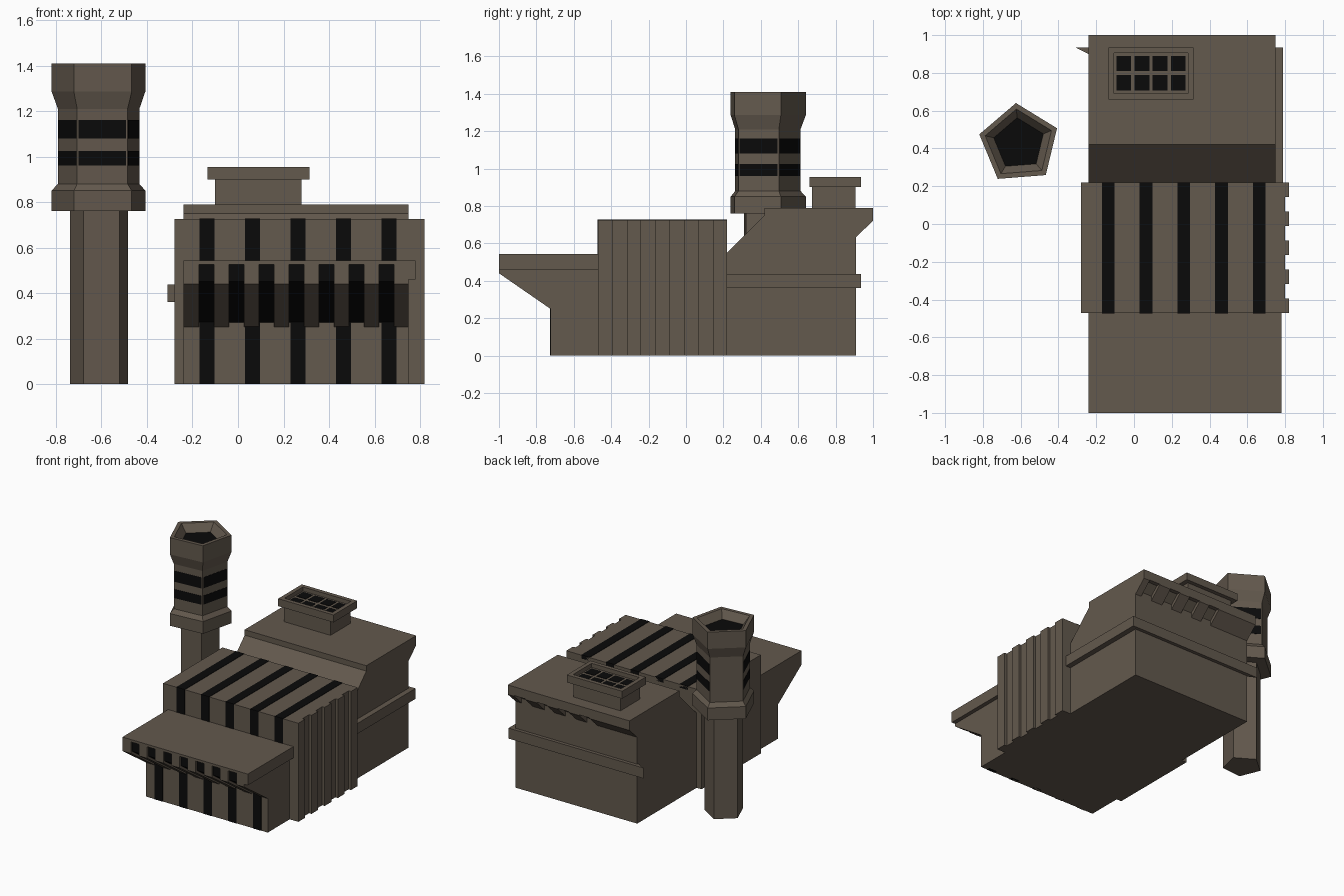
import bpy, bmesh, math

if "Cube" in bpy.data.objects:
    bpy.data.objects.remove(bpy.data.objects["Cube"])


def material(name, rgb):
    m = bpy.data.materials.new(name)
    m.diffuse_color = (*rgb, 1)
    m.use_nodes = True
    m.node_tree.nodes["Principled BSDF"].inputs["Base Color"].default_value = m.diffuse_color
    return m


BROWN = material("brown_wall", (0.125, 0.10, 0.075))
BLACK = material("black_glass", (0.003, 0.003, 0.003))


def finish(name, bm, mat):
    bmesh.ops.recalc_face_normals(bm, faces=bm.faces)
    me = bpy.data.meshes.new(name)
    bm.to_mesh(me)
    bm.free()
    me.materials.append(mat)
    ob = bpy.data.objects.new(name, me)
    bpy.context.collection.objects.link(ob)
    return ob


def loft(name, rings, mat, caps=(True, True)):
    bm = bmesh.new()
    vs = [[bm.verts.new(p) for p in r] for r in rings]
    n = len(vs[0])
    for a, b in zip(vs, vs[1:]):
        for i in range(n):
            j = (i + 1) % n
            bm.faces.new((a[i], a[j], b[j], b[i]))
    if caps[0]:
        bm.faces.new(vs[0])
    if caps[1]:
        bm.faces.new(vs[-1])
    return finish(name, bm, mat)


def prism_x(name, yz, x0, x1, mat=BROWN):
    return loft(name, [[(x, y, z) for y, z in yz] for x in (x0, x1)], mat)


def prism_z(name, xy, z0, z1, mat=BROWN):
    return loft(name, [[(x, y, z) for x, y in xy] for z in (z0, z1)], mat)


def box(name, x0, x1, y0, y1, z0, z1, mat=BROWN):
    return prism_z(name, [(x0, y0), (x1, y0), (x1, y1), (x0, y1)], z0, z1, mat)


# main lower hall
box("front_hall", -0.24, 0.75, -0.725, -0.40, 0, 0.50)

# ribbed middle hall: right side outline steps in and out
outline = [(-0.28, 0.22), (-0.28, -0.47)]
step = 0.69 / 9
for i in range(9):
    x = 0.82 if i % 2 == 0 else 0.80
    outline += [(x, -0.47 + i * step), (x, -0.47 + (i + 1) * step)]
prism_z("ribbed_hall", outline, 0, 0.725)

# black strips over the roof, down the hall front and the lower front wall
for i in range(5):
    x0 = -0.17 + 0.2 * i
    x1 = x0 + 0.067
    box("roof_strip", x0, x1, -0.473, 0.22, 0.70, 0.728, BLACK)
    box("upper_front_strip", x0, x1, -0.473, -0.45, 0.54, 0.728, BLACK)
    box("lower_front_strip", x0, x1, -0.728, -0.70, 0, 0.28, BLACK)

# front canopy: roof slab, dark core, sloping brackets
box("canopy_roof", -0.24, 0.78, -1, -0.47, 0.525, 0.543)
box("canopy_side_trim", 0.70, 0.78, -1, -0.47, 0.46, 0.53)
prism_x("canopy_core", [(-0.47, 0.53), (-0.985, 0.53), (-0.985, 0.45), (-0.725, 0.27),
                        (-0.47, 0.27)], -0.235, 0.745, BLACK)
edges = [-0.24]
for i in range(7):
    edges += [-0.172 + 0.132 * i, -0.106 + 0.132 * i]
edges.append(0.75)
for x0, x1 in zip(edges[::2], edges[1::2]):
    prism_x("canopy_bracket", [(-0.47, 0.53), (-1, 0.53), (-1, 0.44), (-0.725, 0.25),
                               (-0.47, 0.25)], x0, x1)

# rear block with sloped front and notched overhang at the back
prism_x("rear_block", [(0.20, 0), (0.91, 0), (0.91, 0.67), (0.97, 0.725), (1, 0.725), (1, 0.79),
                       (0.42, 0.79), (0.42, 0.75), (0.215, 0.545), (0.20, 0.545)], -0.24, 0.75)
for x0, x1 in [(0.70, 0.75), (0.515, 0.61), (0.345, 0.43), (0.17, 0.255), (-0.24, 0.085)]:
    prism_x("rear_bracket", [(0.90, 0.74), (0.90, 0.635), (0.91, 0.635), (1, 0.72), (1, 0.74)],
            x0, x1)

# belt course round the right and back walls, pointed at its left end
prism_z("belt_course", [(0.74, 0.21), (0.79, 0.21), (0.79, 0.935), (-0.31, 0.935),
                        (-0.24, 0.90), (0.74, 0.90)], 0.36, 0.437)

# roof skylight: base, recessed rim, 4 x 2 panes
box("skylight_base", -0.10, 0.28, 0.675, 0.905, 0.78, 0.90)


def rect(x0, x1, y0, y1, z):
    return [(x0, y0, z), (x1, y0, z), (x1, y1, z), (x0, y1, z)]


loft("skylight_rim", [rect(-0.135, 0.315, 0.66, 0.935, 0.90), rect(-0.135, 0.315, 0.66, 0.935, 0.955),
                      rect(-0.105, 0.285, 0.69, 0.905, 0.955), rect(-0.105, 0.285, 0.69, 0.905, 0.925)],
     BROWN)
for i in range(4):
    for j in range(2):
        x, y = -0.093 + 0.096 * i, 0.708 + 0.102 * j
        box("skylight_pane", x, x + 0.078, y, y + 0.08, 0.915, 0.928, BLACK)

# five-sided tower
CX, CY, TURN = -0.608, 0.424, math.radians(94.5)


def pent(r, z):
    return [(CX + r * math.cos(TURN + k * math.tau / 5), CY + r * math.sin(TURN + k * math.tau / 5), z)
            for k in range(5)]


loft("tower_stem", [pent(0.135, 0), pent(0.135, 0.77)], BROWN)
loft("tower_head", [pent(r, z) for r, z in [(0.217, 0.76), (0.217, 0.85), (0.189, 0.88), (0.189, 1.21),
                                            (0.217, 1.285), (0.217, 1.408), (0.185, 1.408),
                                            (0.137, 1.35)]], BROWN, (True, False))
loft("tower_mouth", [pent(0.139, 1.34), pent(0.139, 1.352)], BLACK)

# two window bands on every tower face but the back-left one
lo = pent(0.191, 0)
for k in range(1, 5):
    a, b = lo[k], lo[(k + 1) % 5]
    inn = pent(0.17, 0)
    c, d = inn[k], inn[(k + 1) % 5]

    def mix(p, q, t):
        return (p[0] + (q[0] - p[0]) * t, p[1] + (q[1] - p[1]) * t)

    quad = [mix(a, b, 0.035), mix(a, b, 0.965), mix(c, d, 0.965), mix(c, d, 0.035)]
    for z0, z1 in [(0.96, 1.025), (1.08, 1.16)]:
        prism_z("tower_window", quad, z0, z1, BLACK)
